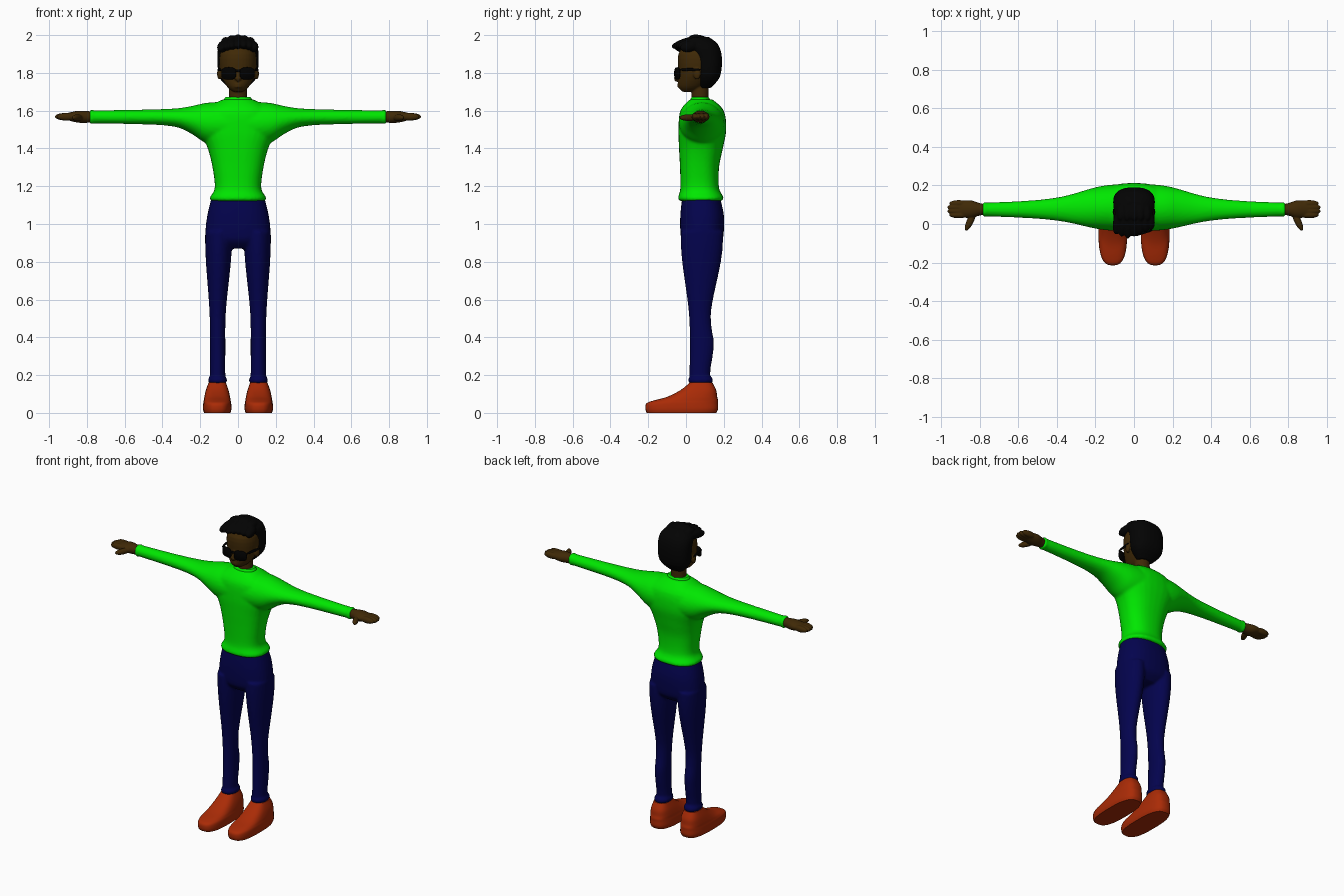
import bpy, bmesh, math
from mathutils import Matrix, Vector

default_cube = bpy.data.objects.get("Cube")
if default_cube:
    bpy.data.objects.remove(default_cube, do_unlink=True)


def material(name, red, green, blue):
    mat = bpy.data.materials.new(name)
    mat.use_nodes = True
    mat.diffuse_color = (red, green, blue, 1)
    shader = mat.node_tree.nodes["Principled BSDF"]
    shader.inputs["Base Color"].default_value = mat.diffuse_color
    return mat


GREEN = material("green knit", 0, 0.8, 0)
NAVY = material("navy cloth", 0.001, 0.001, 0.075)
RUST = material("rust leather", 0.4, 0.024, 0.002)
SKIN = material("brown skin", 0.05, 0.022, 0.002)
HAIR = material("black hair", 0.001, 0.001, 0.001)
PLASTIC = material("black plastic", 0, 0, 0)

SIDES = {"left": 1, "right": -1}
# Which coordinates the loft position and the two ring directions drive
AXES = {"x": (0, 1, 2), "y": (1, 0, 2), "z": (2, 0, 1)}


def ease(value, start, end):
    """Smooth step from zero at start to one at end."""
    t = min(max((value - start) / (end - start), 0), 1)
    return t * t * (3 - 2 * t)


def falloff(value, reach, power):
    return 1 / (1 + (value / reach) ** power)


def span(start, end, count):
    return [start + (end - start) * i / (count - 1) for i in range(count)]


def spline(rings, steps=4):
    """Catmull-Rom refinement of a ring list."""
    points = [Vector(ring) for ring in rings]
    refined = []
    for i, (here, after) in enumerate(zip(points, points[1:])):
        before = points[max(i - 1, 0)]
        beyond = points[min(i + 2, len(points) - 1)]
        leave, arrive = (after - before) / 2, (beyond - here) / 2
        for k in range(steps):
            t = k / steps
            refined.append(here + leave * t
                           + (3 * (after - here) - 2 * leave - arrive) * t * t
                           + (2 * (here - after) + leave + arrive) * t ** 3)
    return refined + [points[-1]]


def loft(bm, rings, axis="z", power=2, side=1, segments=32):
    """Skin superellipse rings: position, two centres, two radii."""
    along, across, upward = AXES[axis]
    loops = []
    for position, centre_a, centre_b, radius_a, radius_b in spline(rings):
        loop = []
        for k in range(segments):
            c = math.cos(math.tau * k / segments)
            s = math.sin(math.tau * k / segments)
            point = Vector()
            point[along] = position
            point[across] = centre_a + radius_a * math.copysign(abs(c) ** (2 / power), c)
            point[upward] = centre_b + radius_b * math.copysign(abs(s) ** (2 / power), s)
            point.x *= side
            loop.append(bm.verts.new(point))
        loops.append(loop)
    for lower, upper in zip(loops, loops[1:]):
        for k in range(segments):
            j = (k + 1) % segments
            bm.faces.new((lower[k], lower[j], upper[j], upper[k]))
    bm.faces.new(loops[0])
    bm.faces.new(loops[-1])
    return sum(loops, [])


def column(bm, rings, power=2.4, x=0, side=1):
    """Upright loft from rows of height, half width, front y, back y."""
    loft(bm, [(z, x, (front + back) / 2, width, (back - front) / 2)
              for z, width, front, back in rings], "z", power, side)


def cuff(bm, position, centres, radii, half, axis="z", side=1):
    """Rolled band around a limb or neck."""
    rings = [(position + half * t, *centres, *[r - half * t * t / 2 for r in radii])
             for t in span(-1, 1, 5)]
    loft(bm, rings, axis, 2.2, side)


def blob(bm, centre, radii, tilt=0, turn=0):
    place = (Matrix.Translation(centre) @ Matrix.Rotation(turn, 4, "Z")
             @ Matrix.Rotation(tilt, 4, "X") @ Matrix.Diagonal((*radii, 1)))
    bmesh.ops.create_uvsphere(bm, u_segments=24, v_segments=14, radius=1, matrix=place)


def finish(bm, name, mat, voxel=0, relax=3):
    """Turn the bmesh into an object, optionally fusing its pieces."""
    bmesh.ops.recalc_face_normals(bm, faces=bm.faces)
    mesh = bpy.data.meshes.new(name)
    bm.to_mesh(mesh)
    bm.free()
    mesh.materials.append(mat)
    obj = bpy.data.objects.new(name, mesh)
    bpy.context.collection.objects.link(obj)
    bpy.ops.object.select_all(action="DESELECT")
    obj.select_set(True)
    bpy.context.view_layer.objects.active = obj
    bpy.ops.object.shade_smooth_by_angle(angle=math.radians(50))
    if voxel:
        fuse = obj.modifiers.new("fuse", "REMESH")
        fuse.mode = "VOXEL"
        fuse.voxel_size = voxel
        fuse.use_smooth_shade = True
        soften = obj.modifiers.new("soften", "SMOOTH")
        soften.iterations = relax


# Sweater: torso with flared hem and two flaring sleeves fused together
bm = bmesh.new()
column(bm, [(1.122, .14, -.035, .19), (1.14, .15, -.042, .2), (1.19, .123, -.03, .175),
            (1.3, .135, -.032, .175), (1.4, .16, -.037, .195), (1.5, .2, -.04, .213),
            (1.6, .18, -.03, .2), (1.66, .08, .02, .14)])
sleeve = []
for x in span(.04, .78, 12):
    shoulder, armpit = falloff(x, .3, 4), falloff(x, .235, 6)
    slim = 1 - x / .78
    sleeve.append((x, .075 + .01 * shoulder, 1.567 - .037 * armpit,
                   .034 + .02 * slim + .07 * shoulder,
                   .034 + .012 * slim + .072 * armpit))
for side in SIDES.values():
    loft(bm, sleeve, "x", side=side)
    cuff(bm, .775, (.075, 1.567), (.038, .039), .01, "x", side)
finish(bm, "sweater", GREEN, .008, 5)

# Ribbed collar
bm = bmesh.new()
cuff(bm, 1.655, (0, .075), (.074, .052), .018)
finish(bm, "collar", GREEN)

# Trousers: hips, two tapering legs and ankle cuffs fused together
bm = bmesh.new()
column(bm, [(.87, .1, .02, .15), (.91, .16, -.02, .19), (.96, .172, -.03, .2),
            (1.05, .162, -.03, .2), (1.14, .14, -.02, .18)])
leg = []
for z in span(.16, .96, 12):
    thigh = ease(z, .45, .92)
    calf = math.exp(-((z - .36) / .1) ** 2)
    leg.append((z, .108 - .005 * thigh, .072 + .012 * (calf + thigh),
                .041 + .03 * thigh, .054 + .058 * thigh + .01 * calf))
for side in SIDES.values():
    loft(bm, leg, side=side)
    cuff(bm, .173, (.108, .077), (.051, .066), .018, side=side)
finish(bm, "trousers", NAVY, .008, 5)

# Shoes
for label, side in SIDES.items():
    bm = bmesh.new()
    column(bm, [(0, .07, -.208, .16), (.02, .075, -.215, .17), (.05, .074, -.21, .17),
                (.066, .071, -.17, .17), (.085, .068, -.1, .165),
                (.12, .06, -.03, .16), (.16, .046, .02, .14)], 2.8, .11, side)
    finish(bm, label + "_shoe", RUST)

# Hands: palm, four close fingers and a thumb
for label, side in SIDES.items():
    bm = bmesh.new()
    loft(bm, [(.76, .076, 1.567, .026, .027), (.8, .076, 1.567, .032, .031),
              (.85, .077, 1.568, .046, .031), (.91, .077, 1.569, .04, .017)], "x", side=side)
    for i in range(4):
        length = .059 - .005 * abs(i - 1.5)
        blob(bm, ((.857 + length) * side, .107 - .02 * i, 1.568), (length, .017, .02))
    blob(bm, (.85 * side, .015, 1.563), (.018, .055, .018), turn=.45 * side)
    finish(bm, label + "_hand", SKIN, .004, 2)

# Head: skull, neck, nose, lips and ears
bm = bmesh.new()
column(bm, [(1.7, .025, -.02, .03), (1.73, .06, -.04, .1), (1.8, .093, -.04, .16),
            (1.9, .095, -.04, .17), (1.97, .05, .01, .12)], 2.2)
column(bm, [(1.62, .05, .03, .12), (1.76, .045, .03, .12)], 2)
blob(bm, (0, -.043, 1.785), (.012, .018, .034), tilt=-.3)
blob(bm, (0, -.046, 1.772), (.02, .018, .012))
for z in (1.727, 1.739):
    blob(bm, (0, -.034, z), (.022, .012, .007))
for side in SIDES.values():
    blob(bm, (.098 * side, .058, 1.795), (.012, .02, .03), turn=-.3 * side)
finish(bm, "head", SKIN, .005, 2)

# Hair: back shell plus swept locks along the top, longest off centre
bm = bmesh.new()
column(bm, [(1.72, .05, .07, .13), (1.78, .1, .05, .18), (1.88, .108, .04, .19),
            (1.95, .1, .01, .17), (1.99, .05, .03, .12)])
for u in span(-1, 1, 7):
    reach = .1 - .035 * abs(u + .35)
    blob(bm, (.08 * u, .02, 1.96 - .02 * u * u), (.027, reach, .029), .2, .2 * u)
for u in span(-1, 1, 5):
    blob(bm, (.06 * u, .075, 1.975 - .014 * u * u), (.027, .06, .025), -.25, .2 * u)
finish(bm, "hair", HAIR, .005, 3)

# Sunglasses: rounded lenses, temples and bridge
bm = bmesh.new()
for side in SIDES.values():
    lens = loft(bm, [(.006 * t, 0, 0, .041 - .004 * t * t, .033 - .004 * t * t)
                     for t in (-1, 0, 1)], "y", 3, side)
    place = Matrix.Translation((.049 * side, -.046, 1.797)) @ Matrix.Rotation(.3 * side, 4, "Z")
    bmesh.ops.transform(bm, matrix=place, verts=lens)
    blob(bm, (.098 * side, .02, 1.817), (.006, .06, .008), turn=-.15 * side)
blob(bm, (0, -.056, 1.812), (.025, .006, .007))
finish(bm, "sunglasses", PLASTIC)
